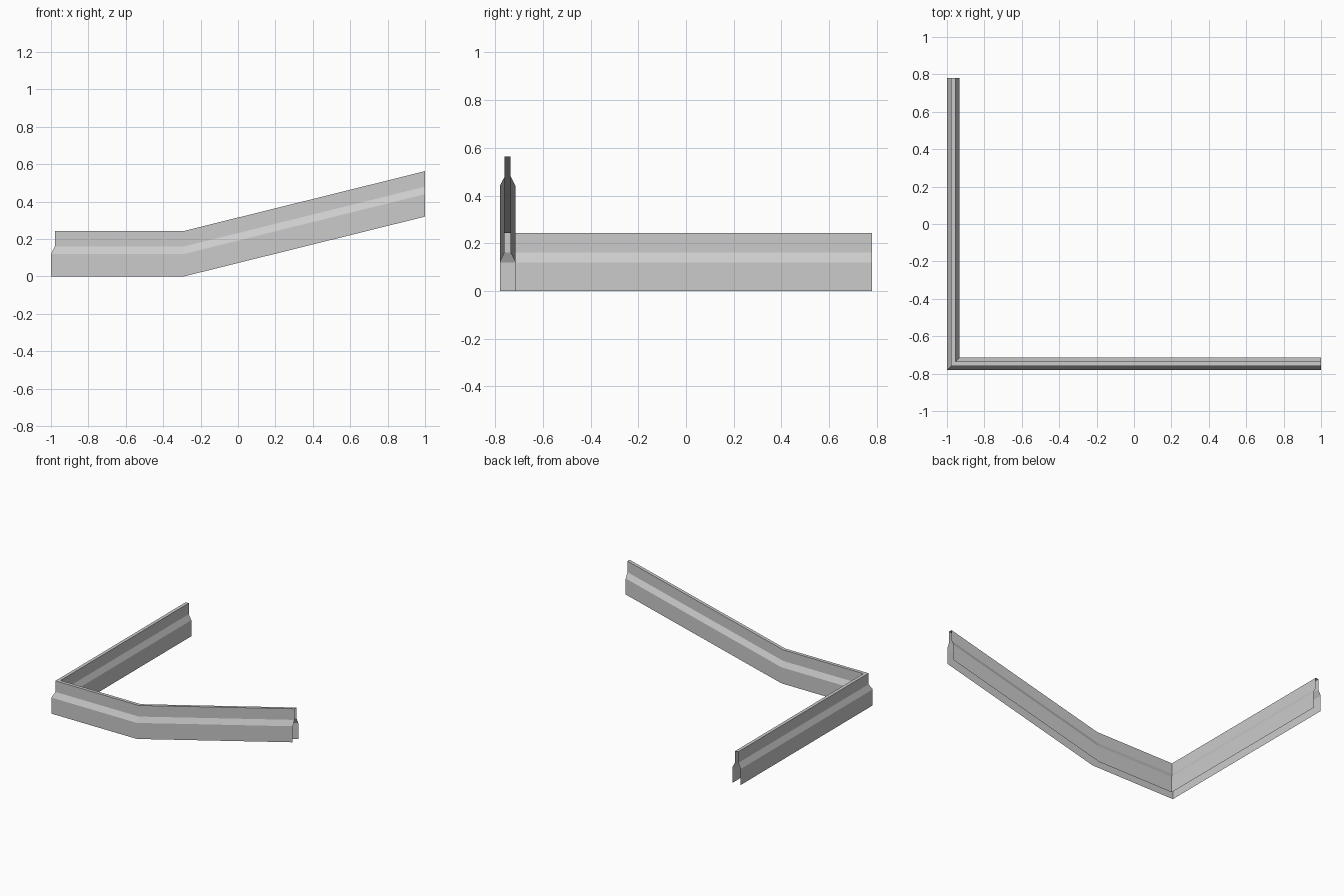
import bpy
import bmesh
from mathutils import Vector

cube = bpy.data.objects.get("Cube")
if cube:
    bpy.data.objects.remove(cube, do_unlink=True)

# Plain concrete colour
concrete = bpy.data.materials.new("concrete_grey")
concrete.use_nodes = True
colour = (0.6, 0.6, 0.6, 1)
concrete.diffuse_color = colour
concrete.node_tree.nodes["Principled BSDF"].inputs["Base Color"].default_value = colour

# Half cross-section (offset, height), mirrored into an open-bottomed shell
WIDE, NARROW = 0.033, 0.0125
half = [(WIDE, 0), (WIDE, 0.12), (NARROW, 0.16), (NARROW, 0.243)]
profile = half + [(-o, h) for o, h in reversed(half)]

# Centre line stations: position and sideways direction (mitred at the corner)
cx, cy = -1 + WIDE, -0.781 + WIDE
stations = [
    (Vector((1, cy, 0.32)), Vector((0, 1, 0))),
    (Vector((-0.29, cy, 0)), Vector((0, 1, 0))),
    (Vector((cx, cy, 0)), Vector((1, 1, 0))),
    (Vector((cx, 0.781, 0)), Vector((1, 0, 0))),
]

# Sweep the section along the stations, leaving the ends open
bm = bmesh.new()
rings = [[bm.verts.new(pos + side * o + Vector((0, 0, h))) for o, h in profile]
         for pos, side in stations]
for a, b in zip(rings, rings[1:]):
    for i in range(len(profile) - 1):
        bm.faces.new((a[i], a[i + 1], b[i + 1], b[i]))
bm.normal_update()
# Top strip must face up, so the whole shell faces outwards
if sum(f.normal.z for f in bm.faces) < 0:
    bmesh.ops.reverse_faces(bm, faces=bm.faces[:])

mesh = bpy.data.meshes.new("barrier_wall")
bm.to_mesh(mesh)
bm.free()
mesh.materials.append(concrete)
barrier = bpy.data.objects.new("barrier_wall", mesh)
bpy.context.collection.objects.link(barrier)
